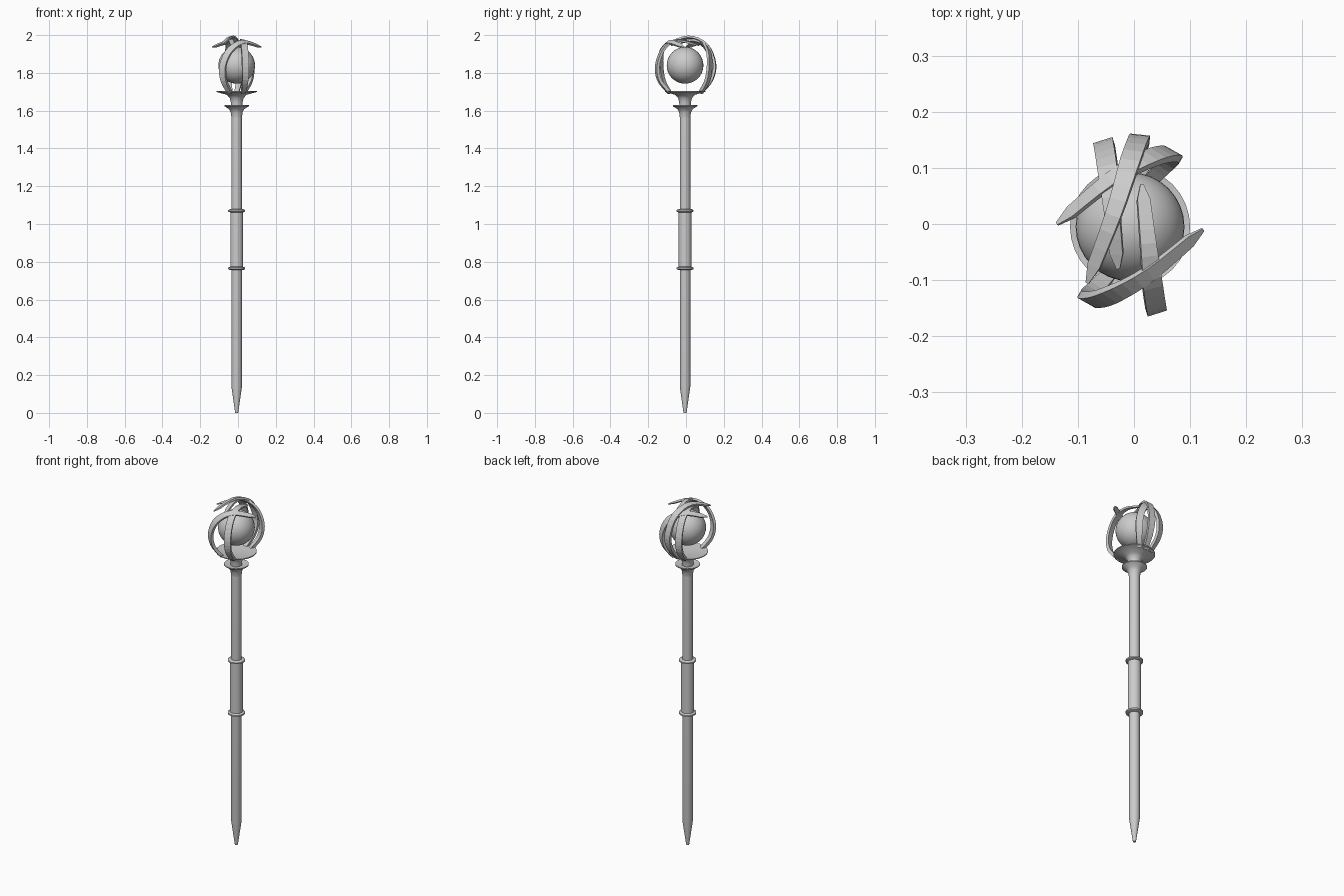
import bpy, bmesh, math
from mathutils import Vector

if "Cube" in bpy.data.objects:
    bpy.data.objects.remove(bpy.data.objects["Cube"])

CX, CY = -0.007, -0.005
ORB = Vector((CX, CY, 1.84))


def finish(name, bm, smooth=True):
    bmesh.ops.recalc_face_normals(bm, faces=bm.faces)
    me = bpy.data.meshes.new(name)
    bm.to_mesh(me)
    bm.free()
    ob = bpy.data.objects.new(name, me)
    bpy.context.collection.objects.link(ob)
    if smooth:
        bpy.ops.object.select_all(action='DESELECT')
        ob.select_set(True)
        bpy.context.view_layer.objects.active = ob
        bpy.ops.object.shade_smooth_by_angle(angle=math.radians(35))
    return ob


def lathe(name, profile, sides=32):
    """Revolve (radius, z) points about the staff axis and cap the ends."""
    bm = bmesh.new()
    rings = []
    for r, z in profile:
        rings.append([bm.verts.new((CX + r * math.cos(2 * math.pi * i / sides),
                                    CY + r * math.sin(2 * math.pi * i / sides), z))
                      for i in range(sides)])
    for a, b in zip(rings, rings[1:]):
        for i in range(sides):
            j = (i + 1) % sides
            bm.faces.new((a[i], a[j], b[j], b[i]))
    bm.faces.new(rings[0])
    bm.faces.new(rings[-1])
    return finish(name, bm)


def spline(pts, steps):
    """Catmull-Rom curve through the control points."""
    p = [2 * pts[0] - pts[1]] + pts + [2 * pts[-1] - pts[-2]]
    out = []
    for k in range(1, len(p) - 2):
        a, b, c, d = p[k - 1:k + 3]
        for s in range(steps):
            t = s / steps
            out.append(0.5 * (2 * b + (c - a) * t + (2 * a - 5 * b + 4 * c - d) * t * t
                              + (3 * b - a - 3 * c + d) * t ** 3))
    return out + [pts[-1]]


def claw(name, pts, flip=1):
    """Tapered flat band, its broad side facing away from the orb."""
    path = spline([Vector((CX + flip * x, CY + flip * y, z)) for x, y, z in pts], 4)
    n = len(path) - 1
    bm = bmesh.new()
    rings = []
    for i, p in enumerate(path):
        u = i / n
        t = (path[min(i + 1, n)] - path[max(i - 1, 0)]).normalized()
        out = p - ORB
        out = (out - t * out.dot(t)).normalized()
        side = t.cross(out)
        w = 0.012 + 0.006 * min(1, u / 0.3)
        if u > 0.6:
            w *= 1 - 0.4 * (u - 0.6) / 0.4
        h = 0.009 * (1 - 0.5 * u)
        if i == n:
            w, h = 0.003, 0.002
        rings.append([bm.verts.new(p + side * a * w + out * b * h)
                      for a, b in ((-1, -1), (1, -1), (1, 1), (-1, 1))])
    for a, b in zip(rings, rings[1:]):
        for i in range(4):
            j = (i + 1) % 4
            bm.faces.new((a[i], a[j], b[j], b[i]))
    bm.faces.new(rings[0])
    bm.faces.new(rings[-1])
    return finish(name, bm, smooth=False)


# Shaft with pointed foot, grip and grip rings
lathe("shaft", [(0.008, 0), (0.028, 0.14), (0.028, 1.62)])
lathe("grip", [(0.034, 0.765), (0.034, 1.07)])
for i, z in enumerate((0.765, 1.07)):
    lathe(f"grip_ring_{i}", [(0.034, z - 0.009), (0.045, z - 0.004),
                             (0.045, z + 0.004), (0.034, z + 0.009)])

# Flared collar and dish that carries the claws
lathe("collar", [(0.028, 1.565), (0.031, 1.59), (0.040, 1.608), (0.065, 1.624),
                 (0.065, 1.629), (0.034, 1.624)])
lathe("dish", [(0.030, 1.615), (0.031, 1.645), (0.037, 1.667), (0.052, 1.684),
               (0.107, 1.699), (0.107, 1.704), (0.06, 1.697), (0.02, 1.694)])

# Orb
bm = bmesh.new()
bmesh.ops.create_uvsphere(bm, u_segments=32, v_segments=20, radius=0.097)
bmesh.ops.translate(bm, verts=bm.verts, vec=ORB)
finish("orb", bm)

# Claws: two opposed pairs plus one that sweeps over the top
straight = [(0.035, -0.082, 1.695), (0.045, -0.137, 1.765), (0.046, -0.145, 1.85),
            (0.040, -0.105, 1.94), (0.032, -0.03, 1.972), (0.021, 0.075, 1.945)]
swept = [(-0.035, -0.083, 1.695), (-0.068, -0.118, 1.76), (-0.072, -0.130, 1.84),
         (-0.035, -0.122, 1.92), (0.035, -0.083, 1.962), (0.130, -0.005, 1.937)]
over = [(0.0, 0.085, 1.695), (0.014, 0.140, 1.765), (0.016, 0.156, 1.85),
        (0.0, 0.115, 1.95), (-0.03, 0.02, 1.989), (-0.076, -0.10, 1.95)]
for side, flip in (("front", 1), ("back", -1)):
    claw(f"{side}_straight_claw", straight, flip)
    claw(f"{side}_swept_claw", swept, flip)
claw("top_claw", over)
